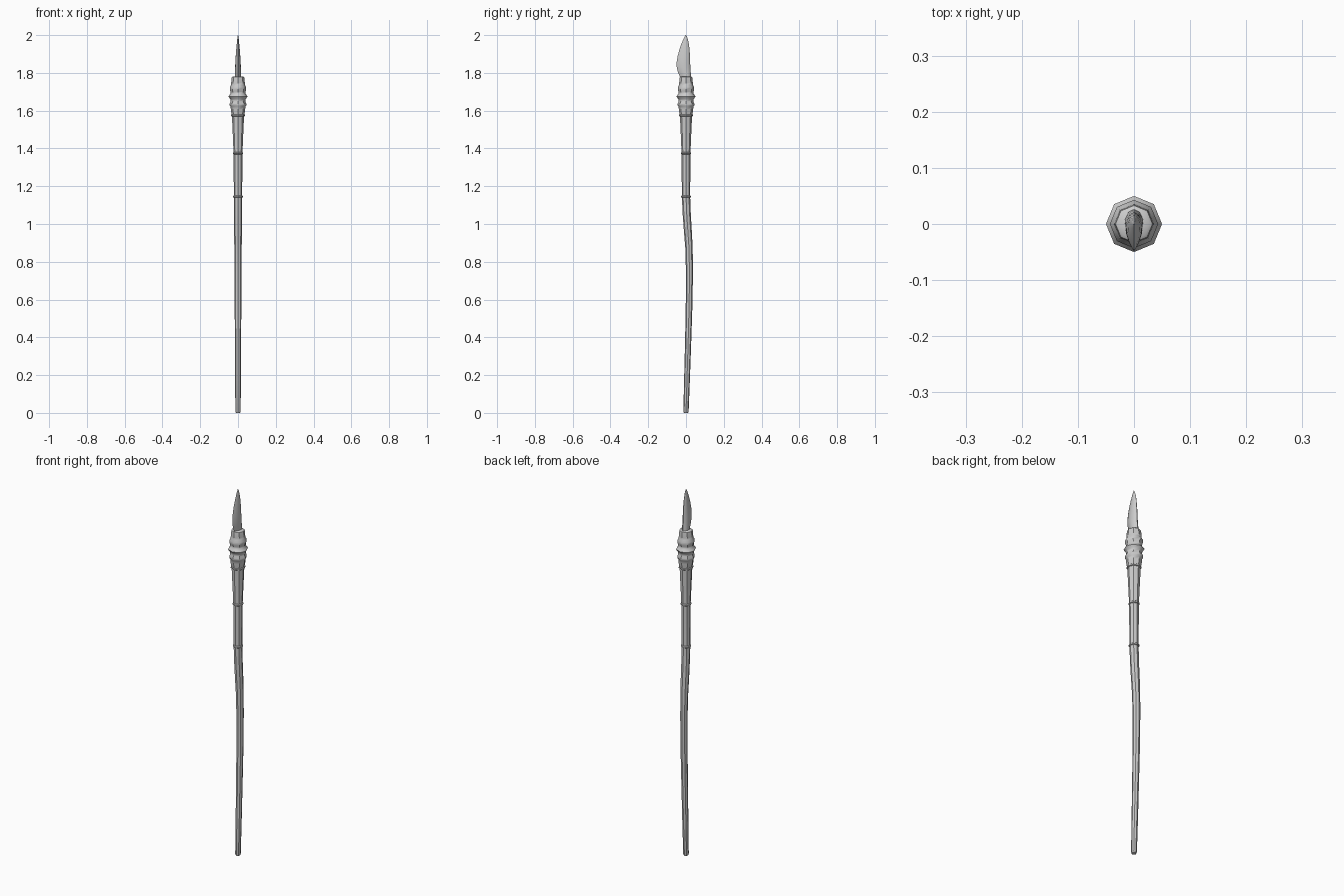
import bpy, bmesh, math

if "Cube" in bpy.data.objects:
    bpy.data.objects.remove(bpy.data.objects["Cube"])


def finish(name, bm, angle=40):
    bmesh.ops.recalc_face_normals(bm, faces=bm.faces)
    mesh = bpy.data.meshes.new(name)
    bm.to_mesh(mesh)
    bm.free()
    ob = bpy.data.objects.new(name, mesh)
    bpy.context.collection.objects.link(ob)
    bpy.ops.object.select_all(action='DESELECT')
    ob.select_set(True)
    bpy.context.view_layer.objects.active = ob
    bpy.ops.object.shade_smooth_by_angle(angle=math.radians(angle))
    return ob


def loft(name, sections, angle=40):
    """Skin a list of equal-length point loops and cap both ends."""
    bm = bmesh.new()
    loops = [[bm.verts.new(p) for p in s] for s in sections]
    n = len(loops[0])
    for a, b in zip(loops, loops[1:]):
        for i in range(n):
            j = (i + 1) % n
            bm.faces.new((a[i], a[j], b[j], b[i]))
    bm.faces.new(loops[0])
    bm.faces.new(loops[-1])
    return finish(name, bm, angle)


def ring(z, r, y=0.0, n=8):
    return [(r * math.cos(2 * math.pi * i / n),
             y + r * math.sin(2 * math.pi * i / n), z) for i in range(n)]


# Bent wooden shaft: z, radius, y offset
shaft = [(0, .0115, 0), (.008, .014, 0), (.2, .0155, .006), (.4, .0165, .012),
         (.6, .018, .017), (.75, .0185, .018), (.87, .0195, .016), (.96, .021, .010),
         (1.05, .0215, .004), (1.145, .022, 0), (1.375, .0235, 0),
         (1.48, .028, 0), (1.58, .0325, 0)]
loft("shaft", [ring(*s) for s in shaft])

# Thin binding bands
for i, (z, r) in enumerate([(1.145, .022), (1.375, .0235), (1.575, .0325)]):
    loft(f"band_{i + 1}", [ring(z - .006, r), ring(z - .003, r + .004),
                           ring(z + .003, r + .004), ring(z + .006, r)])

# Turned collar with stacked beads
collar = [(1.575, .033), (1.605, .038), (1.622, .039), (1.628, .044), (1.638, .044),
          (1.648, .039), (1.660, .039), (1.668, .046), (1.675, .050), (1.682, .046),
          (1.690, .039), (1.700, .039), (1.710, .043), (1.725, .043), (1.736, .037),
          (1.748, .036), (1.765, .035), (1.777, .033), (1.781, .028), (1.782, .010)]
loft("collar", [ring(*c) for c in collar])


# Curved blade: z, cutting edge y, back y, half thickness
def blade_section(z, front, back, t):
    half = [(0, 0), (.2, .55), (.45, .95), (.7, 1), (.92, .6), (1, 0)]
    pts = [(t * w, front + (back - front) * u, z) for u, w in half]
    return pts + [(-x, y, q) for x, y, q in pts[-2:0:-1]]


blade = [(1.76, -.026, .027, .016), (1.785, -.034, .026, .016), (1.805, -.043, .025, .0155),
         (1.83, -.049, .023, .015), (1.86, -.049, .022, .014), (1.89, -.044, .021, .012),
         (1.92, -.036, .019, .010), (1.95, -.026, .016, .007), (1.98, -.013, .009, .004),
         (1.994, -.006, .004, .002), (2.0, -.002, 0, .0006)]
loft("blade", [blade_section(*b) for b in blade])
